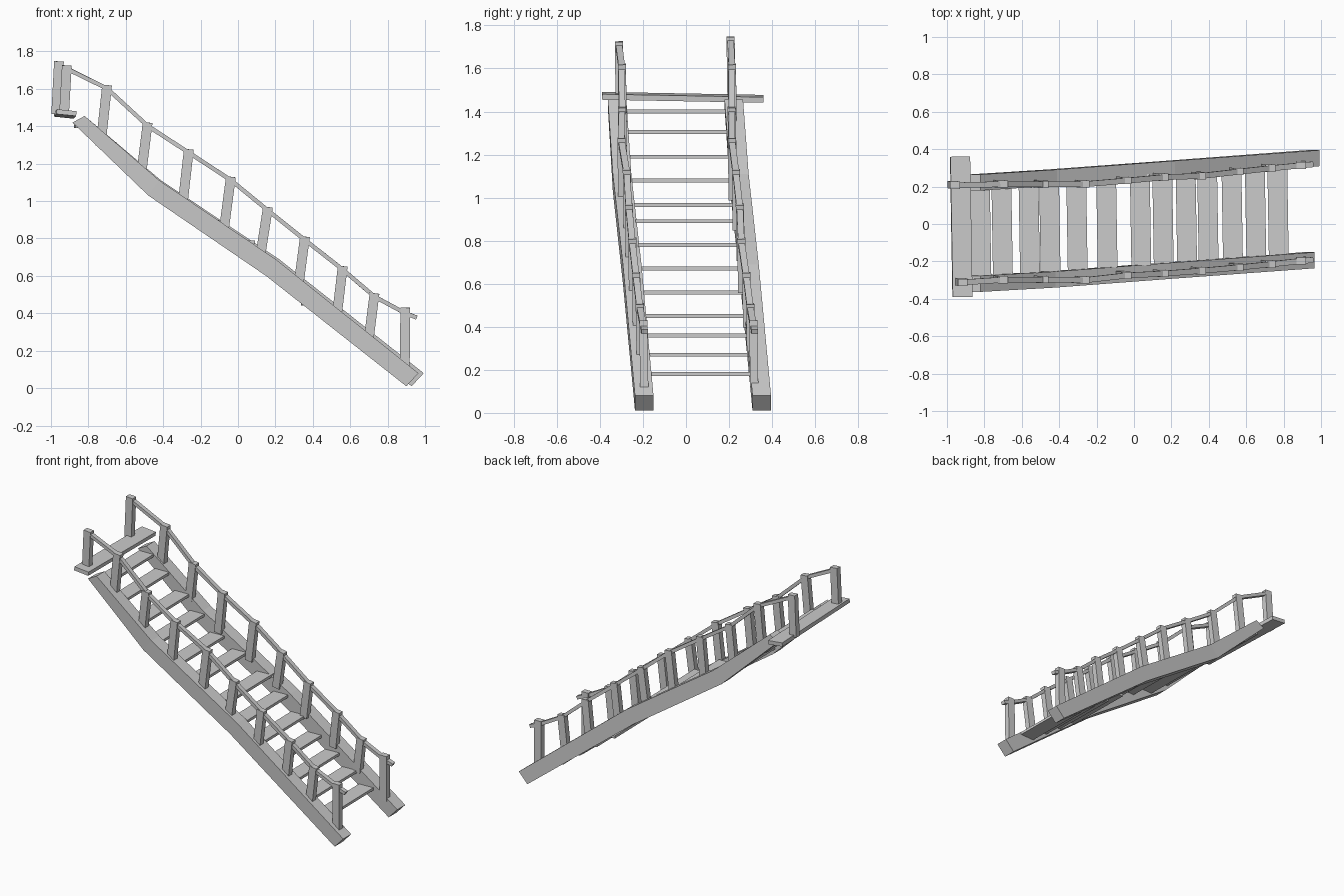
import bpy
from mathutils import Vector

if "Cube" in bpy.data.objects:
    bpy.data.objects.remove(bpy.data.objects["Cube"])


def sweep(name, sections):
    """Closed solid through a list of four-cornered sections."""
    verts = [v for s in sections for v in s]
    n = len(sections)
    faces = [(3, 2, 1, 0), tuple(4 * (n - 1) + k for k in range(4))]
    for i in range(n - 1):
        for k in range(4):
            a, b = 4 * i + k, 4 * i + (k + 1) % 4
            faces.append((a, b, b + 4, a + 4))
    me = bpy.data.meshes.new(name)
    me.from_pydata([tuple(v) for v in verts], [], faces)
    ob = bpy.data.objects.new(name, me)
    bpy.context.collection.objects.link(ob)
    # consistent outward normals
    import bmesh
    bm = bmesh.new()
    bm.from_mesh(me)
    bmesh.ops.recalc_face_normals(bm, faces=bm.faces)
    bm.to_mesh(me)
    bm.free()
    return ob


def rect(c, u, v, w, h):
    return [c + u * (sx * w / 2) + v * (sz * h / 2)
            for sx, sz in ((-1, -1), (1, -1), (1, 1), (-1, 1))]


def beam(name, pts, width, depth, side):
    """Rectangular bar along a path; width runs along the side direction."""
    pts = [Vector(p) for p in pts]
    side = Vector(side)
    secs = []
    for i, p in enumerate(pts):
        d = (pts[min(i + 1, len(pts) - 1)] - pts[max(i - 1, 0)]).normalized()
        u = (side - d * side.dot(d)).normalized()
        secs.append(rect(p, u, d.cross(u), width, depth))
    return sweep(name, secs)


# Bent stringers: bottom x, bottom z, top x, top z, front y, back y
PROFILE = [(-0.885, 1.42, -0.82, 1.455, -0.32, 0.222),
           (-0.48, 1.03, -0.42, 1.11, -0.297, 0.248),
           (0.15, 0.60, 0.20, 0.69, -0.25, 0.295),
           (0.90, 0.01, 0.965, 0.08, -0.194, 0.352)]
for name, col, shift in (("front_stringer", 4, 0), ("back_stringer", 5, 0.028)):
    secs = []
    for i, r in enumerate(PROFILE):
        dx, y = shift * i / 3, r[col]
        secs.append([(r[0] + dx, y - 0.043, r[1]), (r[0] + dx, y + 0.043, r[1]),
                     (r[2] + dx, y + 0.043, r[3]), (r[2] + dx, y - 0.043, r[3])])
    sweep(name, secs)

# Treads between the stringers
TREADS = [(0.77, 0.18), (0.65, 0.27), (0.525, 0.36), (0.395, 0.45), (0.28, 0.56),
          (0.155, 0.67), (0.035, 0.78), (-0.145, 0.89), (-0.305, 0.965),
          (-0.45, 1.08), (-0.56, 1.19), (-0.705, 1.305), (-0.82, 1.40)]
for i, (x, z) in enumerate(TREADS):
    yc = 0.02 + 0.065 * x
    beam(f"tread_{i + 1}", [(x + 0.004, yc - 0.245, z), (x - 0.004, yc + 0.245, z)],
         0.106, 0.018, (1, 0, 0))

# Top landing plank, slightly tilted
beam("landing_plank", [(-0.917, -0.39, 1.473), (-0.93, 0.36, 1.459)],
     0.106, 0.026, (1, 0, -0.1))

# Posts: base x, base z, top x, top z, front y, back y
POSTS = [(-0.95, 1.465, -0.935, 1.735, -0.312, 0.207),
         (-0.73, 1.34, -0.70, 1.62, -0.298, 0.213),
         (-0.515, 1.16, -0.483, 1.42, -0.297, 0.212),
         (-0.295, 0.99, -0.263, 1.277, -0.30, 0.213),
         (-0.075, 0.85, -0.038, 1.13, -0.275, 0.232),
         (0.12, 0.71, 0.16, 0.968, -0.265, 0.25),
         (0.325, 0.56, 0.358, 0.81, -0.25, 0.257),
         (0.53, 0.40, 0.56, 0.652, -0.232, 0.28),
         (0.70, 0.27, 0.73, 0.507, -0.215, 0.298),
         (0.892, 0.12, 0.894, 0.43, -0.198, 0.313)]
for side, col in (("front", 4), ("back", 5)):
    rail = []
    for i, r in enumerate(POSTS):
        y, dx, dz = r[col], 0, 0
        if i == 0:
            dx, dz = (0.02, -0.01) if side == "front" else (-0.022, 0.012)
        beam(f"{side}_post_{i + 1}",
             [(r[0] + dx, y + 0.004, r[1]), (r[2] + dx, y, r[3] + dz)],
             0.038, 0.052, (0, 1, 0))
        rail.append((r[2] + dx, y, r[3] + dz - 0.018))
    # Handrail threading the post tops, running past the last post
    rail[-1] = (0.89, rail[-1][1], 0.403)
    rail.append((0.955, rail[-1][1] + 0.006, 0.377))
    beam(f"{side}_handrail", rail, 0.03, 0.022, (0, 1, 0))
